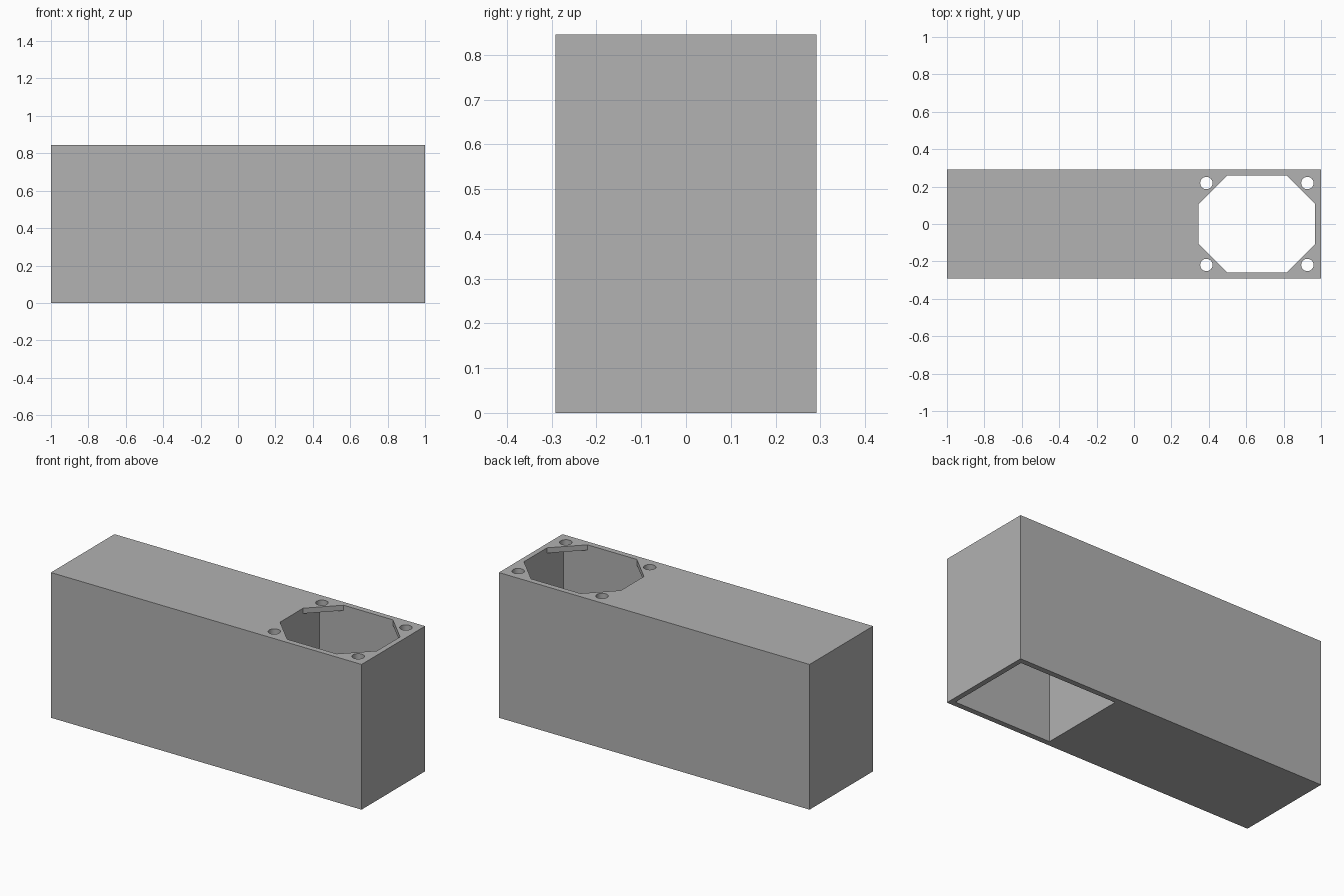
import bpy, bmesh, math

if "Cube" in bpy.data.objects:
    bpy.data.objects.remove(bpy.data.objects["Cube"], do_unlink=True)

LENGTH, DEPTH, HEIGHT = 2.0, 0.584, 0.845
LID = 0.031                              # thickness of the plate over the shaft
CX, HX, HY = 0.657, 0.313, 0.26          # shaft centre and half sizes
CHAMFER = 0.153

grey = bpy.data.materials.new("plain grey")
grey.use_nodes = True
colour = (0.445, 0.445, 0.445, 1)
grey.diffuse_color = colour
grey.node_tree.nodes["Principled BSDF"].inputs["Base Color"].default_value = colour


def prism(name, outline, z0, z1):
    """Solid made by raising a flat outline from z0 to z1."""
    bm = bmesh.new()
    base = bm.faces.new([bm.verts.new((x, y, z0)) for x, y in outline])
    top = bmesh.ops.extrude_face_region(bm, geom=[base])["geom"]
    bmesh.ops.translate(bm, vec=(0, 0, z1 - z0),
                        verts=[v for v in top if isinstance(v, bmesh.types.BMVert)])
    bmesh.ops.recalc_face_normals(bm, faces=bm.faces)
    mesh = bpy.data.meshes.new(name)
    bm.to_mesh(mesh)
    bm.free()
    mesh.materials.append(grey)
    obj = bpy.data.objects.new(name, mesh)
    bpy.context.collection.objects.link(obj)
    return obj


def rectangle(cx, hx, hy):
    return [(cx - hx, -hy), (cx + hx, -hy), (cx + hx, hy), (cx - hx, hy)]


def octagon(cx, hx, hy, c):
    return [(cx - hx + c, -hy), (cx + hx - c, -hy), (cx + hx, -hy + c), (cx + hx, hy - c),
            (cx + hx - c, hy), (cx - hx + c, hy), (cx - hx, hy - c), (cx - hx, -hy + c)]


def circle(cx, cy, r, n=32):
    return [(cx + r * math.cos(i * math.tau / n), cy + r * math.sin(i * math.tau / n))
            for i in range(n)]


# Solid block
body = prism("housing_block", rectangle(0, LENGTH / 2, DEPTH / 2), 0, HEIGHT)

# Shaft open at the bottom, octagonal opening and four screw holes in the lid
cutters = [prism("shaft_cutter", rectangle(CX, HX, HY), -0.1, HEIGHT - LID),
           prism("opening_cutter", octagon(CX, HX - 0.001, HY - 0.001, CHAMFER),
                 HEIGHT - 0.1, HEIGHT + 0.1)]
for sx in (-1, 1):
    for sy in (-1, 1):
        cutters.append(prism("screw_hole_cutter", circle(CX + sx * 0.27, sy * 0.219, 0.033),
                             HEIGHT - 0.1, HEIGHT + 0.1))

bpy.context.view_layer.objects.active = body
for cutter in cutters:
    cutter.hide_render = True
    mod = body.modifiers.new("cut", "BOOLEAN")
    mod.operation = "DIFFERENCE"
    mod.solver = "EXACT"
    mod.object = cutter
    bpy.ops.object.modifier_apply(modifier=mod.name)
    bpy.data.objects.remove(cutter, do_unlink=True)

# Smooth the screw holes, keep every other edge sharp
bpy.ops.object.select_all(action="DESELECT")
body.select_set(True)
bpy.ops.object.shade_smooth_by_angle(angle=math.radians(30))
